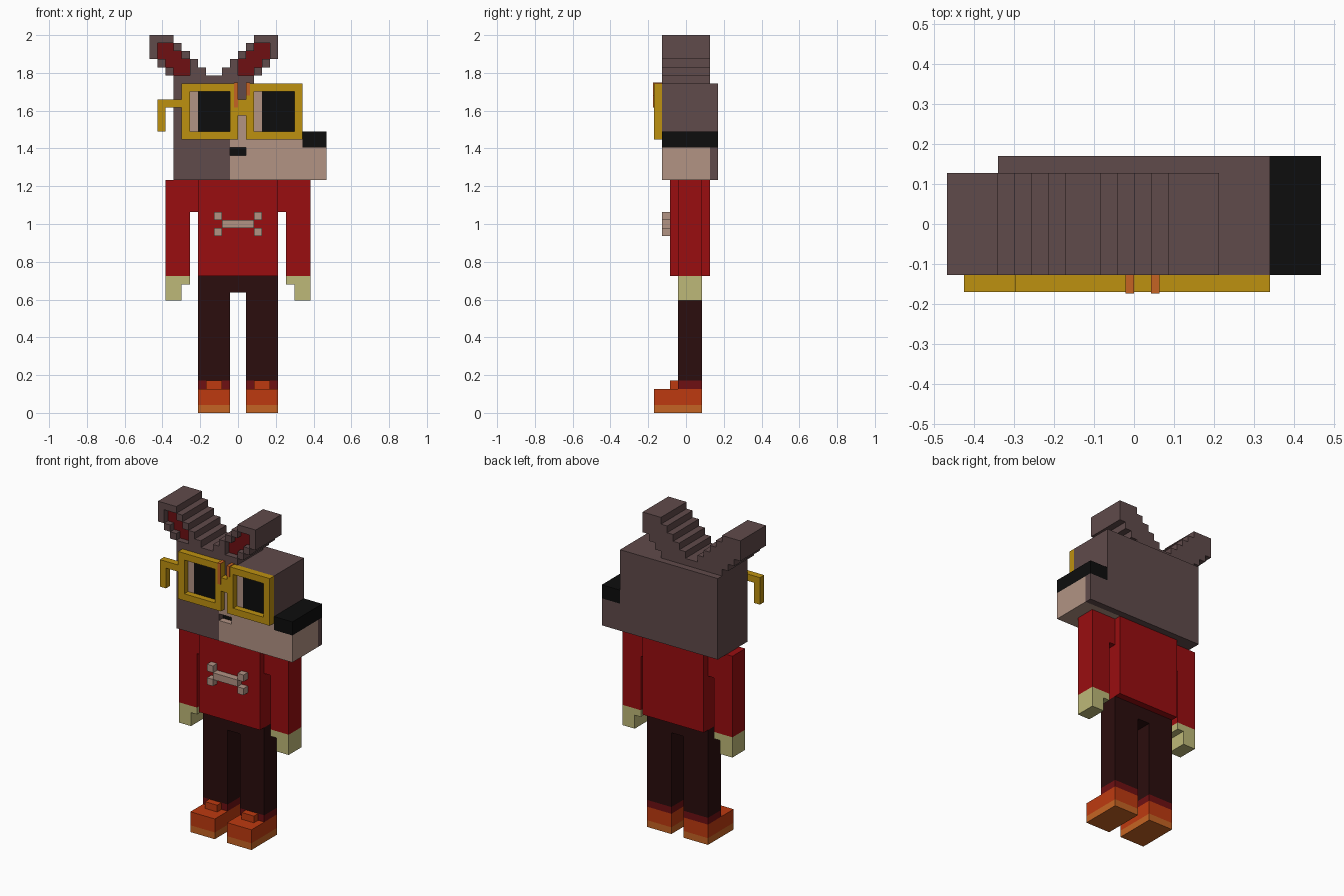
import bpy
import bmesh
from mathutils import Matrix, Vector

U = 2 / 47  # one block
T = 0.1     # thickness of painted plates, in blocks

cube = bpy.data.objects.get("Cube")
if cube:
    bpy.data.objects.remove(cube, do_unlink=True)


def material(name, r, g, b):
    m = bpy.data.materials.new(name)
    m.use_nodes = True
    m.diffuse_color = (r, g, b, 1)
    bsdf = next(n for n in m.node_tree.nodes if n.type == 'BSDF_PRINCIPLED')
    bsdf.inputs["Base Color"].default_value = (r, g, b, 1)
    return m


FUR = material("fur brown", .117, .069, .069)
TAN = material("tan", .445, .292, .231)
RED = material("sweater red", .32, .004, .005)
DARK_RED = material("dark red", .156, .005, .006)
GOLD = material("gold", .515, .283, .005)
ORANGE = material("orange", .515, .042, .005)
SOLE = material("light orange", .56, .127, .017)
TROUSER = material("trouser maroon", .024, .004, .004)
HAND = material("pale yellow", .515, .485, .188)
BLACK = material("black", .004, .004, .004)


def blocks(name, mat, *boxes):
    """One object from boxes given as x, y and z ranges in blocks."""
    bm = bmesh.new()
    for box in boxes:
        lo, hi = Vector(box[0::2]) * U, Vector(box[1::2]) * U
        place = Matrix.Translation((lo + hi) / 2) @ Matrix.Diagonal(hi - lo).to_4x4()
        bmesh.ops.create_cube(bm, size=1, matrix=place)
    mesh = bpy.data.meshes.new(name)
    bm.to_mesh(mesh)
    bm.free()
    mesh.materials.append(mat)
    ob = bpy.data.objects.new(name, mesh)
    bpy.context.collection.objects.link(ob)
    return ob


def flip(box, axis=0):
    """Mirror a box across the plane x = axis."""
    return (2 * axis - box[1], 2 * axis - box[0], *box[2:])


def pair(name, mat, *boxes):
    blocks("left_" + name, mat, *boxes)
    blocks("right_" + name, mat, *[flip(b) for b in boxes])


# Feet and legs
pair("sole", SOLE, (1, 5, -4, 2, 0, 1))
pair("shoe", ORANGE, (1, 5, -4, 2, 1, 3), (2, 4, -2, -1, 3, 4))
pair("sock", DARK_RED, (1, 5, -1, 2, 3, 4))
pair("trouser_leg", TROUSER, (1, 5, -1, 2, 4, 15))
blocks("hips", TROUSER, (-5, 5, -1, 2, 15, 17))

# Sweater, arms and hands
blocks("torso", RED, (-5, 5, -2, 3, 17, 29))
pair("sleeve", RED, (6, 9, -1, 2, 17, 25), (5, 9, -1, 2, 25, 29))
pair("hand", HAND, (6, 9, -1, 2, 16, 17), (7, 9, -1, 2, 14, 16))

# Bone on the chest
knobs = [(x, x + 1, -3, -2, z, z + 1) for x in (-3, 2) for z in (22, 24)]
blocks("chest_bone", TAN, (-2, 2, -3, -2, 23, 24), *knobs)

# Head with long muzzle
blocks("head", FUR, (-8, -1, -3, 4, 29, 41), (-1, 8, -3, 4, 34, 41),
       (-1, 11, 3, 4, 29, 33), (-1, 8, 3, 4, 33, 34))
blocks("muzzle", TAN, (-1, 11, -3, 3, 29, 32), (1, 11, -3, 3, 32, 33),
       (-1, 1, -2, 3, 32, 33), (-1, 8, -3, 3, 33, 34))
blocks("mouth", BLACK, (-1, 1, -2 - T, -2, 32, 33))
blocks("nose", BLACK, (8, 11, -3, 4, 33, 35))
blocks("nose_bridge", TAN, (0, 1, -3 - T, -3, 34, 37))

# Eyes and glasses: one lens frame starting at each x
frames = []
for side, x in (("right", -7), ("left", 1)):
    blocks(side + "_eye_white", TAN, (x + 1, x + 2, -3 - T, -3, 35, 40))
    blocks(side + "_pupil", BLACK, (x + 2, x + 6, -3 - T, -3, 35, 40))
    frames += [(x, x + 7, -4, -3, 34, 35), (x, x + 7, -4, -3, 40, 41),
               (x, x + 1, -4, -3, 35, 40), (x + 6, x + 7, -4, -3, 35, 40)]
blocks("glasses", GOLD, *frames, (0, 1, -4, -3, 37, 39),
       (-10, -7, -4, -3, 38, 39), (-10, -9, -4, -3, 35, 38))
blocks("glasses_tape", SOLE, (-.5, 0, -4 - T, -3, 38, 41 + T),
       (1, 1.5, -4 - T, -3, 39.5, 41 + T))

# Ears: stepped rows of (bottom, outer start, outer end, inner start, inner end)
rows = [(42, -9, -4, -8, -6), (43, -10, -5, -9, -6),
        (44, -11, -6, -10, -7), (45, -11, -7, -10, -8)]
shell = [(-11, -8, -3, 3, 46, 47)]
lining = []
for z, a, b, c, d in rows:
    shell += [(a, b, -2, 3, z, z + 1), (a, c, -3, -2, z, z + 1),
              (d, b, -3, -2, z, z + 1)]
    lining.append((c, d, -2 - T, -2, z, z + 1))
for name, mat, boxes in (("ear", FUR, shell), ("ear_lining", DARK_RED, lining)):
    blocks("right_" + name, mat, *boxes)
    blocks("left_" + name, mat, *[flip(b, -3) for b in boxes])
blocks("ear_base", FUR, (-8, 2, -3, 3, 41, 42))
